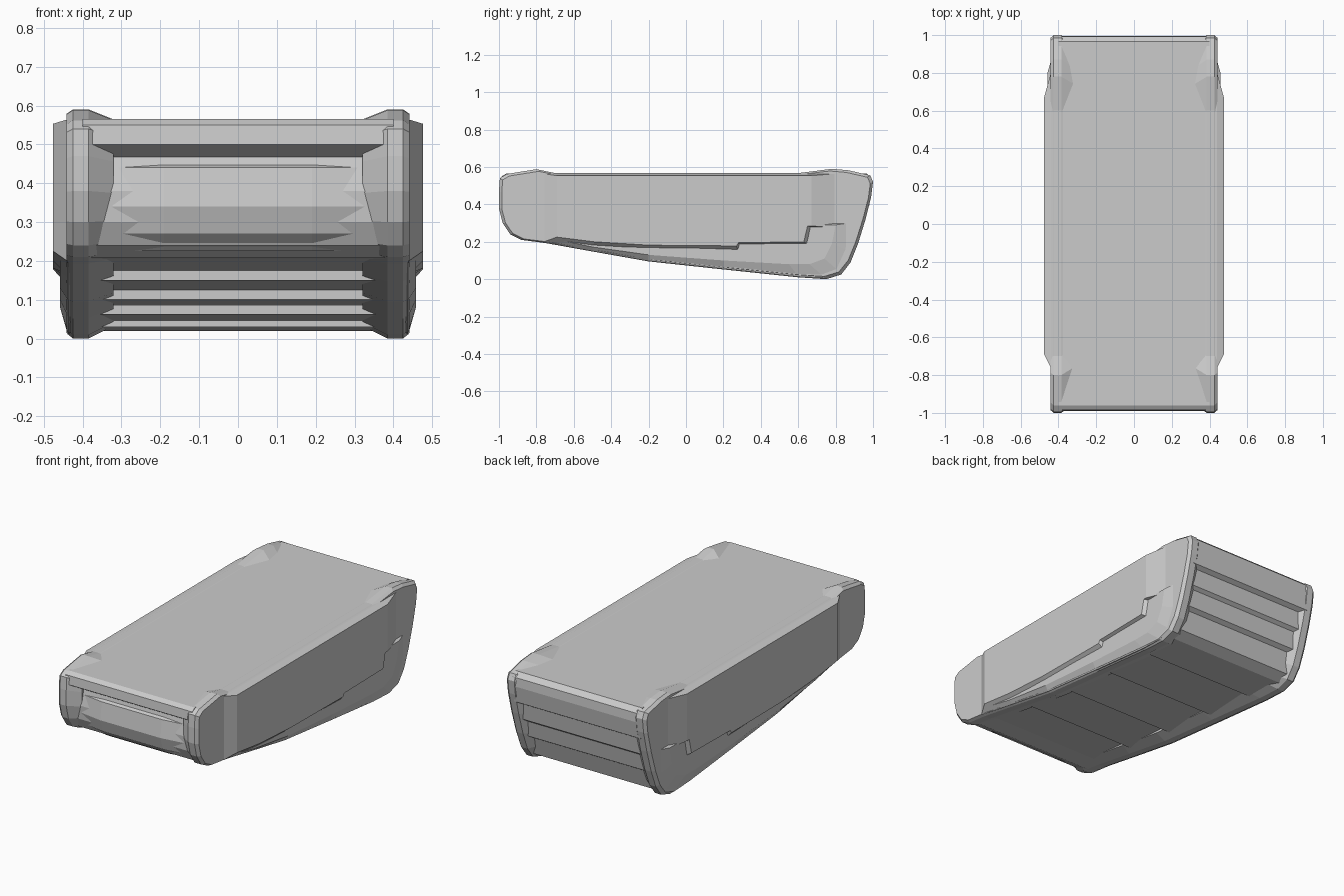
import bpy, bmesh


def loft(name, sections):
    """Skin a list of (x, [(y, z), ...]) cross-sections and cap both ends."""
    bm = bmesh.new()
    rings = [[bm.verts.new((x, y, z)) for y, z in prof] for x, prof in sections]
    n = len(rings[0])
    for a, b in zip(rings, rings[1:]):
        for i in range(n):
            j = (i + 1) % n
            bm.faces.new((a[i], a[j], b[j], b[i]))
    bm.faces.new(rings[0])
    bm.faces.new(rings[-1])
    bmesh.ops.triangulate(bm, faces=[f for f in bm.faces if len(f.verts) > 4])
    bmesh.ops.recalc_face_normals(bm, faces=bm.faces)
    me = bpy.data.meshes.new(name)
    bm.to_mesh(me)
    bm.free()
    ob = bpy.data.objects.new(name, me)
    bpy.context.collection.objects.link(ob)
    return ob


def mirror(ob):
    mod = ob.modifiers.new("mirror", 'MIRROR')
    mod.use_axis[0] = True
    mod.use_mirror_merge = False


def scaled(prof, sy, sz, cz=0.33):
    return [(y * sy, cz + (z - cz) * sz) for y, z in prof]


# Central body: lipped front recess, stepped underside, ribbed back
core = [(-0.96, 0.565), (-0.985, 0.55), (-0.99, 0.50), (-0.935, 0.467),
        (-0.955, 0.38), (-0.95, 0.30), (-0.92, 0.24), (-0.85, 0.207),
        (-0.74, 0.205), (-0.45, 0.175), (-0.45, 0.15), (-0.12, 0.125),
        (-0.12, 0.10), (0.22, 0.085), (0.22, 0.062), (0.55, 0.045),
        (0.55, 0.03), (0.78, 0.02), (0.84, 0.05),
        (0.875, 0.16), (0.90, 0.175), (0.92, 0.27), (0.94, 0.285),
        (0.955, 0.38), (0.98, 0.395), (0.995, 0.49), (0.992, 0.54), (0.965, 0.565)]
loft("main_body", [(-0.40, core), (0.40, core)])

# Side rails: full side silhouette with raised ends and sloping inner cheeks
rail = [(-0.96, 0.562), (-0.995, 0.54), (-1.0, 0.47), (-1.0, 0.38), (-0.98, 0.30),
        (-0.94, 0.24), (-0.88, 0.21), (-0.75, 0.193), (-0.5, 0.148),
        (-0.2, 0.095), (0.2, 0.052), (0.6, 0.01), (0.75, 0.0), (0.83, 0.025),
        (0.88, 0.09), (0.92, 0.19), (0.96, 0.32), (0.99, 0.44), (1.0, 0.52),
        (0.985, 0.555), (0.87, 0.582), (0.78, 0.59), (0.60, 0.567),
        (-0.70, 0.567), (-0.80, 0.588)]
mirror(loft("side_rail", [(0.32, scaled(rail, 0.95, 0.90)), (0.385, rail),
                          (0.425, rail), (0.442, scaled(rail, 0.985, 0.955))]))

# Side panels: wide flanks with an undercut lower edge, stepped near the back
inner = [(-0.76, 0.564), (-0.76, 0.20), (-0.50, 0.165), (-0.20, 0.155),
         (0.28, 0.14), (0.29, 0.18), (0.66, 0.18), (0.68, 0.275),
         (0.80, 0.275), (0.80, 0.564)]
outer = [(-0.69, 0.553), (-0.69, 0.225), (-0.49, 0.20), (-0.20, 0.182),
         (0.27, 0.178), (0.28, 0.195), (0.63, 0.20), (0.65, 0.285),
         (0.67, 0.285), (0.67, 0.553)]
mirror(loft("side_panel", [(0.42, inner), (0.44, inner), (0.476, outer)]))

# Lower skirts: flank below the panels, narrowing towards the base
skirt_in = [(-0.74, 0.30), (-0.74, 0.197), (-0.5, 0.153), (-0.2, 0.10),
            (0.2, 0.057), (0.6, 0.016), (0.74, 0.01), (0.82, 0.04),
            (0.87, 0.15), (0.87, 0.30)]
skirt_out = [(-0.72, 0.29), (-0.70, 0.215), (-0.5, 0.172), (-0.2, 0.13),
             (0.2, 0.10), (0.55, 0.08), (0.66, 0.08), (0.74, 0.11),
             (0.78, 0.19), (0.80, 0.29)]
mirror(loft("lower_skirt", [(0.40, skirt_in), (0.438, skirt_in), (0.458, skirt_out)]))

# Shallow bulging plate inside the front recess
plate = [(-0.92, 0.455), (-0.958, 0.44), (-0.972, 0.34), (-0.95, 0.27),
         (-0.90, 0.225), (-0.85, 0.25)]
small = [(y + 0.02, z) for y, z in plate]
loft("front_plate", [(-0.33, small), (-0.19, plate), (0.19, plate), (0.33, small)])
